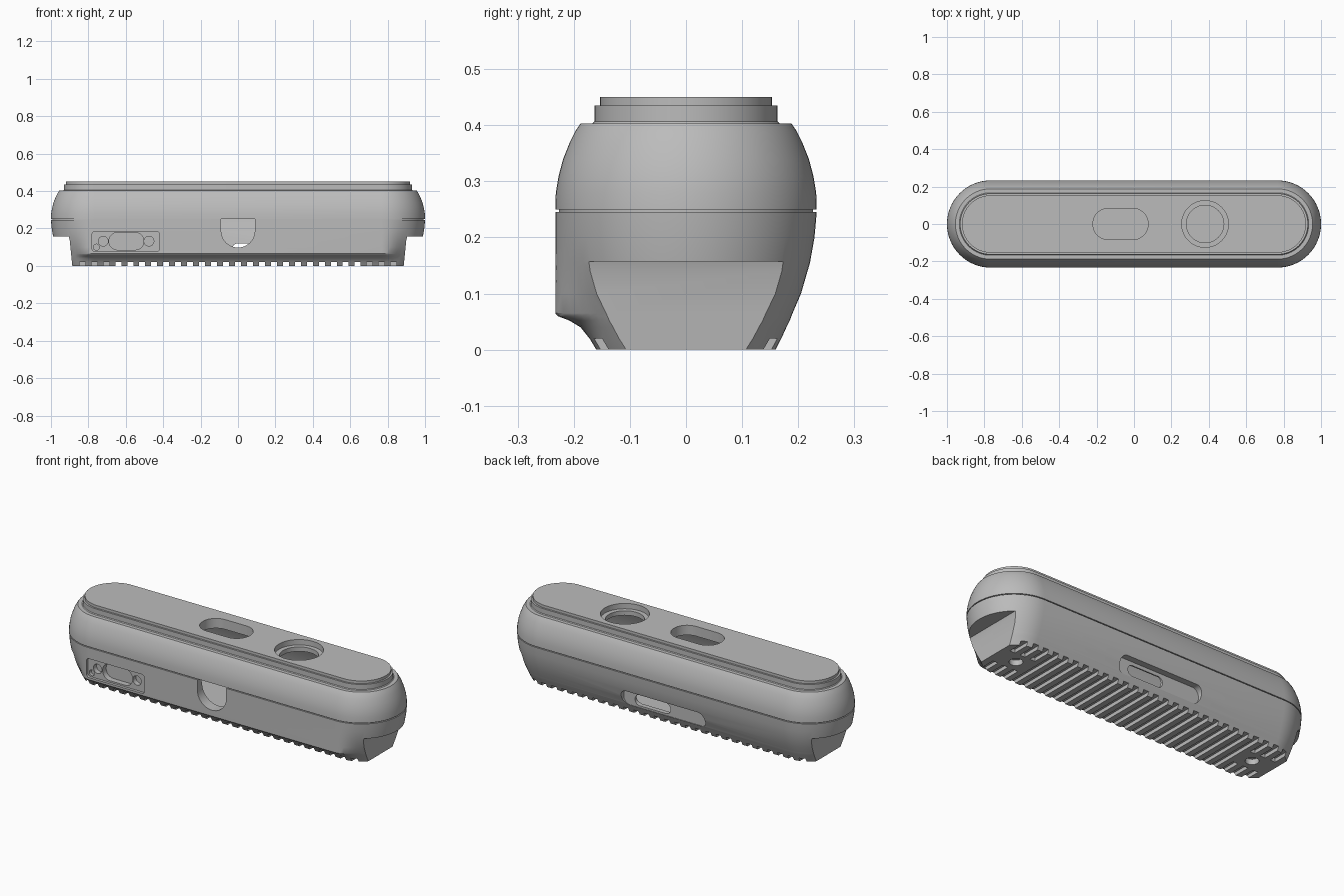
import bpy, bmesh, math

if "Cube" in bpy.data.objects:
    bpy.data.objects.remove(bpy.data.objects["Cube"])

grey = bpy.data.materials.new("plain grey")
grey.use_nodes = True
grey.diffuse_color = (0.5, 0.5, 0.5, 1)
grey.node_tree.nodes["Principled BSDF"].inputs["Base Color"].default_value = (0.5, 0.5, 0.5, 1)

HALF = 0.767     # centre of the rounded ends
INNER = 0.68     # same, for the hollow inside
STEPS = 32


def finish(name, bm):
    bmesh.ops.recalc_face_normals(bm, faces=bm.faces[:])
    mesh = bpy.data.meshes.new(name)
    bm.to_mesh(mesh)
    bm.free()
    mesh.materials.append(grey)
    obj = bpy.data.objects.new(name, mesh)
    bpy.context.collection.objects.link(obj)
    return obj


def ring(z, back, front, half):
    """Rounded-end outline whose front radius fades into the back one."""
    points = []
    for side in (1, -1):
        for i in range(STEPS + 1):
            a = math.pi * (i / STEPS - 0.5) * side
            w = max(0, 1 - (a + math.pi / 2) / math.radians(35))
            w = w * w * (3 - 2 * w)
            r = back + (front - back) * w
            points.append((side * (half + r * math.cos(a)), r * math.sin(a), z))
    return points


def loft(name, rows):
    bm = bmesh.new()
    rings = [[bm.verts.new(p) for p in ring(*row)] for row in rows]
    n = len(rings[0])
    for low, high in zip(rings, rings[1:]):
        for i in range(n):
            j = (i + 1) % n
            bm.faces.new((low[i], low[j], high[j], high[i]))
    bm.faces.new(rings[0])
    bm.faces.new(rings[-1])
    return finish(name, bm)


def prisms(name, parts):
    """Each part is (outline, axis, low, high), extruded along y or z."""
    bm = bmesh.new()
    for outline, axis, low, high in parts:
        ends = []
        for d in (low, high):
            ends.append([bm.verts.new((u, d, v) if axis == "y" else (u, v, d))
                         for u, v in outline])
        a, b = ends
        n = len(a)
        bm.faces.new(a)
        bm.faces.new(b)
        for i in range(n):
            j = (i + 1) % n
            bm.faces.new((a[i], a[j], b[j], b[i]))
    return finish(name, bm)


def rounded(cx, cy, hw, hh, r, n=10):
    """Rounded rectangle; a circle when all the sizes match."""
    points = []
    for q, (sx, sy) in enumerate(((1, 1), (-1, 1), (-1, -1), (1, -1))):
        for i in range(n + 1):
            a = math.pi / 2 * (q + i / n)
            p = (cx + sx * (hw - r) + r * math.cos(a), cy + sy * (hh - r) + r * math.sin(a))
            if not points or math.dist(p, points[-1]) > 1e-5:
                points.append(p)
    if math.dist(points[0], points[-1]) < 1e-5:
        points.pop()
    return points


def circle(cx, cy, r):
    return rounded(cx, cy, r, r, r)


def box(x0, x1, y0, y1):
    return [(x0, y0), (x1, y0), (x1, y1), (x0, y1)]


def cut(obj, parts):
    cutter = prisms("cutter", parts)
    cutter.hide_render = True
    mod = obj.modifiers.new("cut", "BOOLEAN")
    mod.operation = "DIFFERENCE"
    mod.solver = "EXACT"
    mod.object = cutter
    bpy.context.view_layer.objects.active = obj
    bpy.ops.object.modifier_apply(modifier=mod.name)
    bpy.data.objects.remove(cutter)


# Lower shell: flat front with a concave foot, bulging back, hollow inside
outer = [(0, .16, .16), (.02, .17, .172), (.04, .179, .188), (.052, .185, .208),
         (.06, .188, .229), (.065, .19, .233), (.1, .205, .233), (.155, .221, .233),
         (.2, .229, .233), (.245, .233, .233), (.245, .226, .226), (.25, .226, .226)]
rows = [row + (HALF,) for row in outer]
rows += [(z, r, r, INNER) for z, r in ((.25, .2), (.1, .17), (.05, .15))]
lower = loft("lower_shell", rows)

# Flat cuts under both ends
for s in (1, -1):
    wedge = [(s * .885, -.01), (s * 1.1, -.01), (s * 1.1, .157), (s * .905, .157), (s * .9, .14)]
    cut(lower, [(wedge, "y", -.3, .3)])

# Grip grooves, interrupted around the screw holes
grooves = []
for i in range(-13, 14):
    x = i * .064
    outline = box(x - .016, x + .016, -.02, .02)
    if abs(i) < 11:
        grooves.append((outline, "y", -.3, .3))
    else:
        grooves += [(outline, "y", -.3, -.065), (outline, "y", .065, .3)]
cut(lower, grooves)
cut(lower, [(circle(s * .755, 0, .034), "z", -.02, .03) for s in (1, -1)])

# Front notch
arc = [(.09 * math.cos(a), .188 - .09 * math.sin(a))
       for a in (math.pi * i / 20 for i in range(21))]
cut(lower, [([(.09, .3)] + arc + [(-.09, .3)], "y", -.3, -.1)])

# Connector recess with its socket and screw holes
cut(lower, [(rounded(-.6, .13, .18, .053, .015), "y", -.3, -.218)])
cut(lower, [(rounded(-.597, .132, .093, .046, .045), "y", -.3, -.186),
            (circle(-.721, .132, .026), "y", -.3, -.19),
            (circle(-.476, .132, .026), "y", -.3, -.19),
            (circle(-.757, .1, .016), "y", -.3, -.2)])

# Back slot with a smaller window through the wall
cut(lower, [(rounded(0, .095, .26, .045, .04), "y", .181, .3)])
cut(lower, [(rounded(.08, .09, .11, .03, .028), "y", .08, .3)])

# Upper shell: rounded shoulder, stepped collar, hollow underneath
rows = [(z, r, r, INNER) for z, r in ((.395, .15), (.37, .17), (.25, .2))]
shoulder = [(.25, .233), (.28, .232), (.31, .227), (.34, .219), (.37, .207), (.39, .197),
            (.403, .188), (.403, .167), (.407, .163), (.435, .163)]
rows += [(z, r, r, HALF) for z, r in shoulder]
upper = loft("upper_shell", rows)
SLOT = rounded(-.072, 0, .147, .083, .08)
cut(upper, [(SLOT, "z", .3, .5), (circle(.38, 0, .1), "z", .3, .5)])
cut(upper, [(circle(.38, 0, .125), "z", .42, .5)])

# Top plate with the two openings
plate = loft("top_plate", [(z, .153, .153, HALF) for z in (.435, .45)])
cut(plate, [(SLOT, "z", .4, .5), (circle(.38, 0, .125), "z", .4, .5)])

bpy.ops.object.select_all(action="DESELECT")
for obj in (lower, upper, plate):
    obj.select_set(True)
bpy.context.view_layer.objects.active = lower
bpy.ops.object.shade_smooth_by_angle(angle=math.radians(30))
